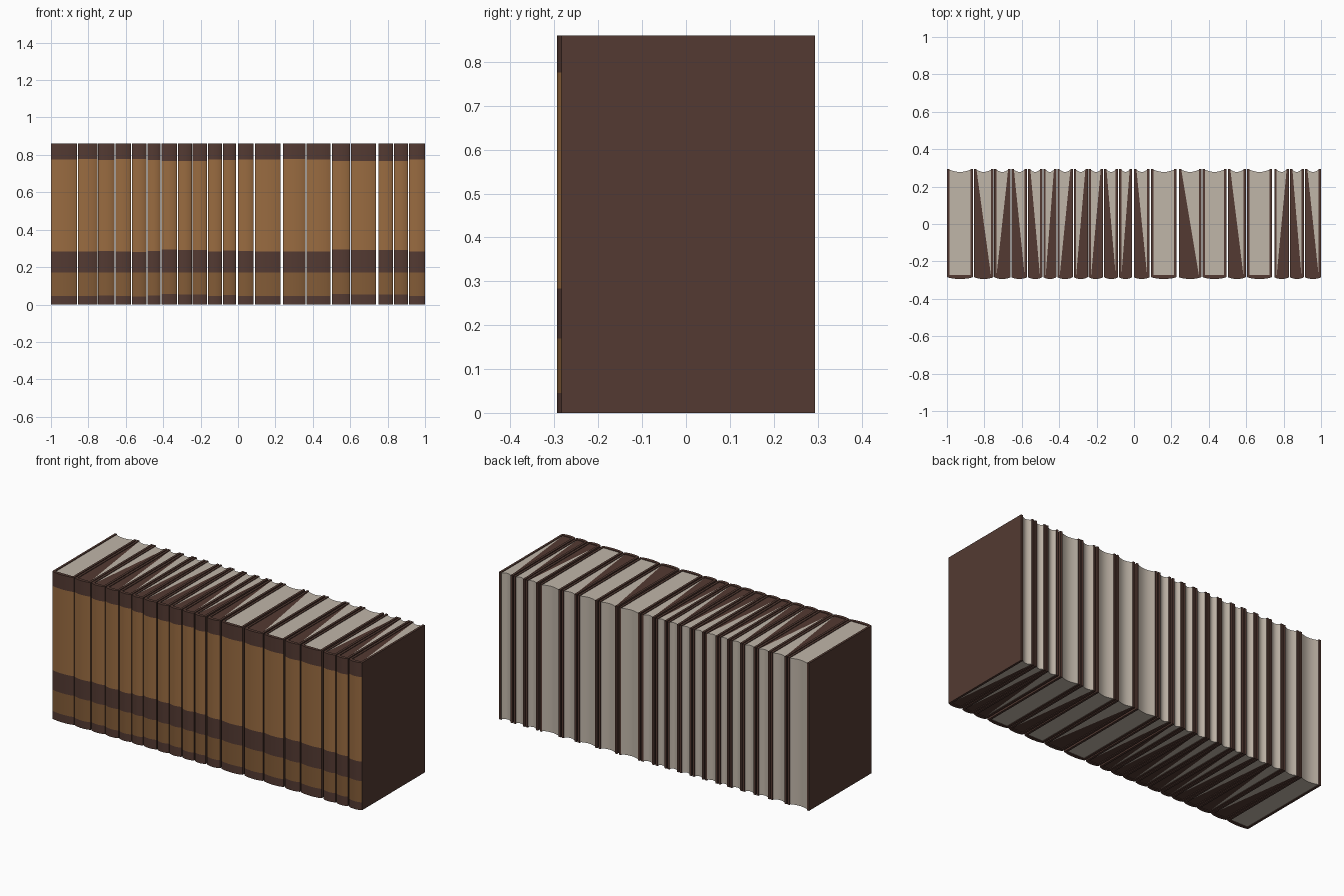
import bpy
import math
import random

random.seed(4)
HEIGHT, BACK, BOARD = 0.86, 0.294, 0.013
SPINE_EDGE, SPINE_IN, BULGE = -0.284, -0.274, 0.01
ARC = 10

cube = bpy.data.objects.get("Cube")
if cube:
    bpy.data.objects.remove(cube, do_unlink=True)


def material(name, rgb):
    m = bpy.data.materials.new(name)
    m.use_nodes = True
    m.diffuse_color = (*rgb, 1)
    bsdf = m.node_tree.nodes["Principled BSDF"]
    bsdf.inputs["Base Color"].default_value = (*rgb, 1)
    bsdf.inputs["Roughness"].default_value = 0.8
    return m


LEATHER = material("brown_leather", (0.087, 0.042, 0.032))
GILT = material("tan_gilt", (0.32, 0.148, 0.052))
WORN = material("worn_gilt", (0.225, 0.105, 0.038))
PAPER = material("cream_paper", (0.53, 0.465, 0.395))


def build(name, verts, faces, colours, mats):
    mesh = bpy.data.meshes.new(name)
    mesh.from_pydata(verts, [], faces)
    for m in mats:
        mesh.materials.append(m)
    for poly, c in zip(mesh.polygons, colours):
        poly.material_index = c
    mesh.update()
    obj = bpy.data.objects.new(name, mesh)
    bpy.context.collection.objects.link(obj)
    bpy.ops.object.select_all(action="DESELECT")
    obj.select_set(True)
    bpy.context.view_layer.objects.active = obj
    bpy.ops.object.shade_smooth_by_angle(angle=math.radians(35))


def prism_sides(count, levels):
    """Quads between stacked copies of a counter-clockwise outline."""
    for k in range(levels - 1):
        for i in range(count):
            j = (i + 1) % count
            yield k, i, (k * count + i, k * count + j,
                         (k + 1) * count + j, (k + 1) * count + i)


def cover(n, x0, x1):
    # U-shaped outline: rounded spine first, then the two boards
    outline = []
    for i in range(ARC + 1):
        t = i / ARC
        outline.append((x0 + (x1 - x0) * t,
                        SPINE_EDGE - BULGE * math.sin(math.pi * t) ** 0.7))
    a, b = x0 + BOARD, x1 - BOARD
    outline += [(x1, BACK), (b, BACK), (b, SPINE_IN),
                (a, SPINE_IN), (a, BACK), (x0, BACK)]
    shift = random.uniform(-0.007, 0.007)
    levels = [0, 0.05 + shift, 0.17, 0.288 + shift, 0.772 - shift, HEIGHT]
    band_colour = [0, 2, 0, 1, 0]
    verts = [(x, y, z) for z in levels for x, y in outline]
    count = len(outline)
    faces, colours = [], []
    for k, i, quad in prism_sides(count, len(levels)):
        faces.append(quad)
        colours.append(band_colour[k] if i < ARC else 0)
    top = (len(levels) - 1) * count
    faces += [tuple(reversed(range(count))), tuple(range(top, top + count))]
    build(f"cover_{n}", verts, faces, colours + [0, 0], [LEATHER, GILT, WORN])


def pages(n, x0, x1, lean):
    # Page block with a hollow fore-edge
    x0, x1 = x0 + BOARD, x1 - BOARD
    outline = [(x0, SPINE_IN), (x1, SPINE_IN)]
    for i in range(7):
        t = i / 6
        outline.append((x1 + (x0 - x1) * t,
                        BACK - 0.004 - 0.012 * math.sin(math.pi * t)))
    count = len(outline)
    verts = [(x, y, z) for z in (0.004, HEIGHT - 0.004) for x, y in outline]
    faces = [quad for _, _, quad in prism_sides(count, 2)]
    colours = [0] * count
    # Ends: plain paper, or a leather wedge narrowing toward one back corner
    if lean == "-":
        parts = [(list(range(count)), 0)]
    elif lean == "L":
        parts = [([0, 1, count - 1], 1), (list(range(1, count)), 0)]
    else:
        parts = [([0, 1, 2], 1), ([0] + list(range(2, count)), 0)]
    for ring, colour in parts:
        faces += [tuple(reversed(ring)), tuple(i + count for i in ring)]
        colours += [colour, colour]
    build(f"pages_{n}", verts, faces, colours, [PAPER, LEATHER])


# Left edge, right edge and wedge direction of every book in the row
BOOKS = [
    (-1, -.86, "-"), (-.855, -.752, "L"), (-.748, -.66, "R"), (-.655, -.572, "L"),
    (-.567, -.49, "L"), (-.485, -.415, "R"), (-.41, -.327, "R"), (-.322, -.247, "R"),
    (-.242, -.165, "R"), (-.16, -.085, "L"), (-.08, -.01, "R"), (0, .083, "L"),
    (.091, .228, "-"), (.24, .36, "L"), (.367, .494, "-"), (.502, .598, "L"),
    (.604, .738, "-"), (.75, .829, "R"), (.834, .908, "L"), (.914, 1, "L"),
]
for number, (left, right, lean) in enumerate(BOOKS, 1):
    cover(number, left, right)
    pages(number, left, right, lean)
